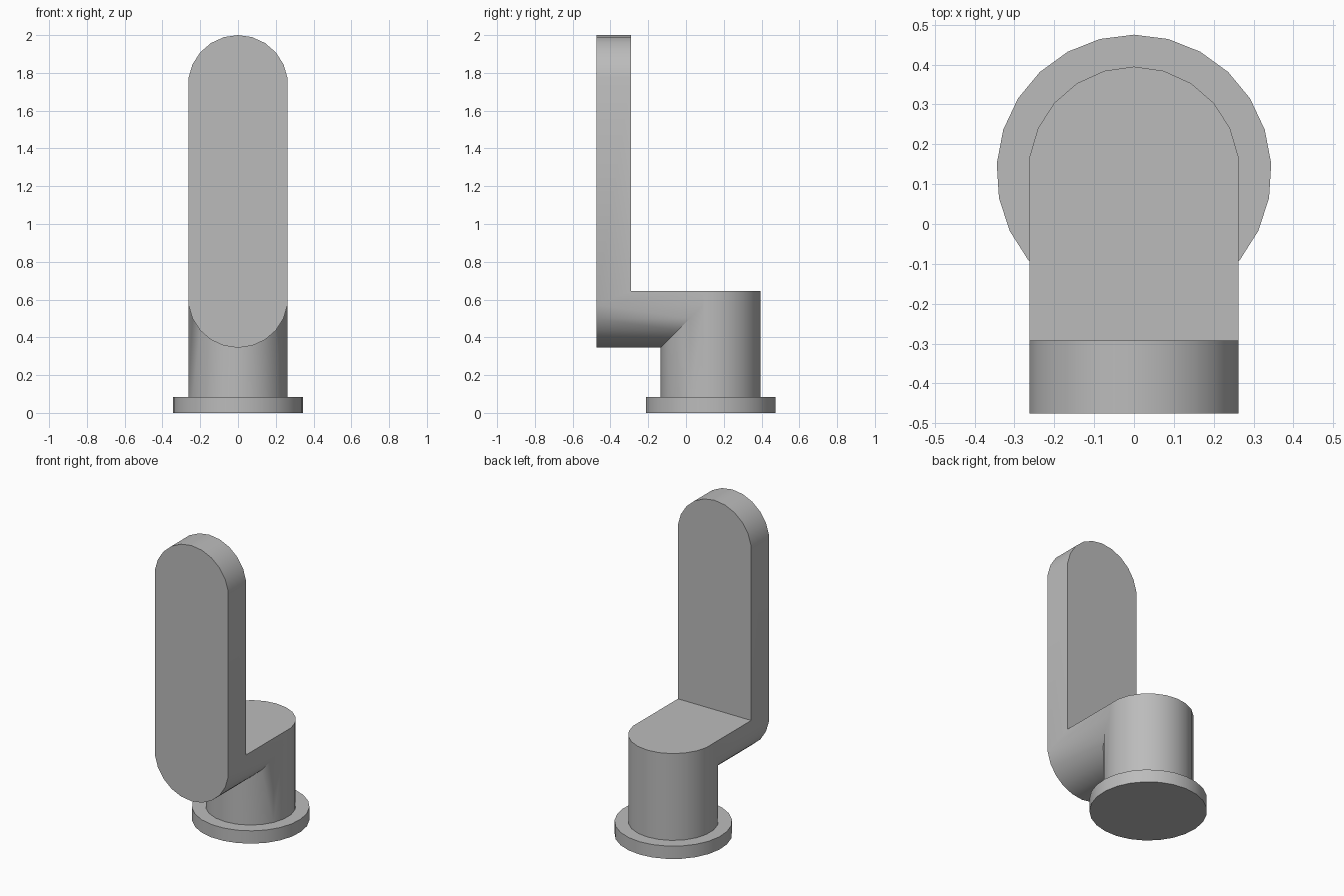
import bpy
import bmesh
from math import sin, cos, pi, radians

if "Cube" in bpy.data.objects:
    bpy.data.objects.remove(bpy.data.objects["Cube"], do_unlink=True)

RADIUS = 0.265
SIDES = 22
STEP = 2 * pi / SIDES
HALF_WIDTH = RADIUS * cos(STEP / 2)
POST_Y = 0.13
SHELF_Z = 0.645

grey = bpy.data.materials.new("plain grey")
grey.use_nodes = True
grey.diffuse_color = (0.5, 0.5, 0.5, 1)
grey.node_tree.nodes["Principled BSDF"].inputs["Base Color"].default_value = (0.5, 0.5, 0.5, 1)


def prism(name, outline, offset):
    """Extrude a closed outline of 3D points along an offset."""
    bm = bmesh.new()
    face = bm.faces.new([bm.verts.new(p) for p in outline])
    made = bmesh.ops.extrude_face_region(bm, geom=[face], use_keep_orig=True)
    verts = [g for g in made["geom"] if isinstance(g, bmesh.types.BMVert)]
    bmesh.ops.translate(bm, verts=verts, vec=offset)
    bmesh.ops.recalc_face_normals(bm, faces=bm.faces)
    mesh = bpy.data.meshes.new(name)
    bm.to_mesh(mesh)
    bm.free()
    mesh.materials.append(grey)
    obj = bpy.data.objects.new(name, mesh)
    bpy.context.collection.objects.link(obj)
    return obj


def ring(radius, sides):
    """Regular polygon with one corner straight up."""
    return [(radius * sin(2 * pi * i / sides), radius * cos(2 * pi * i / sides))
            for i in range(sides)]


def activate(obj):
    bpy.ops.object.select_all(action="DESELECT")
    obj.select_set(True)
    bpy.context.view_layer.objects.active = obj


def combine(obj, other, operation):
    """Apply a boolean and discard the helper."""
    mod = obj.modifiers.new(operation.title(), "BOOLEAN")
    mod.operation = operation
    mod.solver = "EXACT"
    mod.object = other
    activate(obj)
    bpy.ops.object.modifier_apply(modifier=mod.name)
    bpy.data.objects.remove(other, do_unlink=True)


# Round base flange
flange = prism("base_flange", [(x, POST_Y + y, 0) for x, y in ring(0.345, 25)], (0, 0, 0.083))

# Rounded upright and arm, as one long bar with a pill-shaped front
pill = [(x, -0.475, z + (1.735 if z > 0 else 0.61)) for x, z in ring(RADIUS, SIDES)]
arm_end = POST_Y - RADIUS * sin(STEP / 2)
body = prism("bracket_body", pill, (0, arm_end + 0.475, 0))

# Vertical post joined to the arm
post = prism("post", [(x, POST_Y + y, 0.083) for x, y in ring(RADIUS, SIDES)], (0, 0, 0.8))
combine(body, post, "UNION")

# Clear the space behind the upright, leaving a flat shelf
corners = [(-1, -0.292), (1, -0.292), (1, 1), (-1, 1)]
notch = prism("notch_cutter", [(x, y, SHELF_Z) for x, y in corners], (0, 0, 2))
notch.hide_render = True
combine(body, notch, "DIFFERENCE")

# Smooth the round walls, keep the rims crisp
for part in (flange, body):
    activate(part)
    bpy.ops.object.shade_smooth_by_angle(angle=radians(30))
